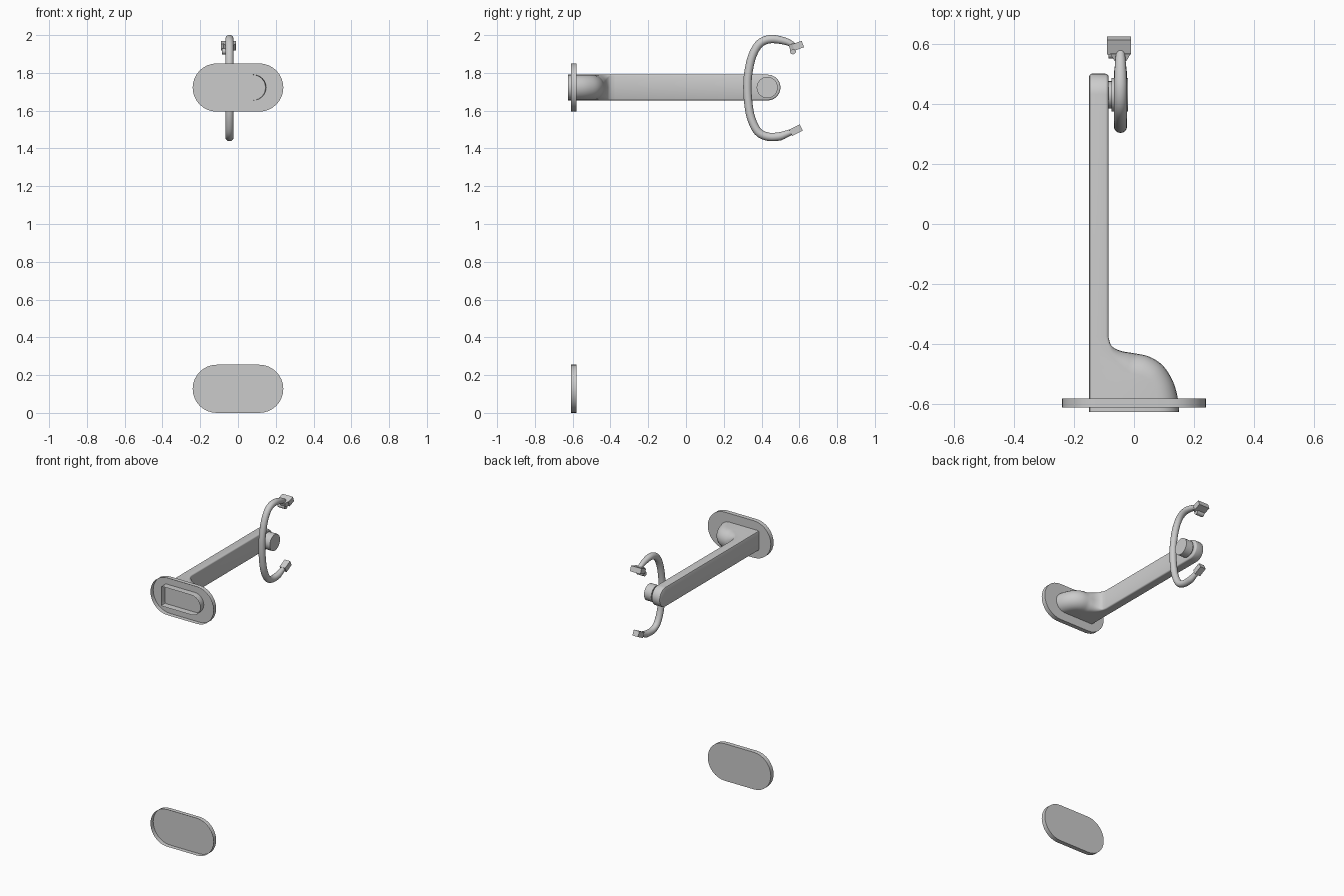
import bpy, bmesh, math
from mathutils import Vector

if "Cube" in bpy.data.objects:
    bpy.data.objects.remove(bpy.data.objects["Cube"])

ZC = 1.7225   # height of the arm axis
H = 0.068     # half height of the arm


def make(name, verts, faces, smooth=True):
    me = bpy.data.meshes.new(name)
    me.from_pydata(verts, [], faces)
    bm = bmesh.new()
    bm.from_mesh(me)
    bmesh.ops.remove_doubles(bm, verts=bm.verts, dist=1e-5)
    bmesh.ops.recalc_face_normals(bm, faces=bm.faces)
    bm.to_mesh(me)
    bm.free()
    ob = bpy.data.objects.new(name, me)
    bpy.context.collection.objects.link(ob)
    if smooth:
        bpy.ops.object.select_all(action='DESELECT')
        ob.select_set(True)
        bpy.context.view_layer.objects.active = ob
        bpy.ops.object.shade_smooth_by_angle(angle=math.radians(35))
    return ob


def spline(pts, n):
    """Catmull-Rom through the points, n samples per span"""
    p = [Vector(q) for q in pts]
    p = [2 * p[0] - p[1]] + p + [2 * p[-1] - p[-2]]
    out = []
    for i in range(1, len(p) - 2):
        a, b, c, d = p[i - 1:i + 3]
        for k in range(n):
            t = k / n
            out.append(0.5 * (2 * b + (c - a) * t + (2 * a - 5 * b + 4 * c - d) * t * t
                              + (3 * b - a - 3 * c + d) * t ** 3))
    return out + [p[-2]]


def loft(rings):
    m = len(rings[0])
    faces = [(i * m + j, i * m + (j + 1) % m, (i + 1) * m + (j + 1) % m, (i + 1) * m + j)
             for i in range(len(rings) - 1) for j in range(m)]
    return [v for r in rings for v in r], faces


# Wall plates: shallow stadium shells, open to the front
def plate(name, z):
    r, hx, n = 0.1275, 0.1125, 16
    prof = []
    for side in (1, -1):
        for k in range(n + 1):
            a = math.pi * k / n - math.pi / 2
            prof.append((side * (hx + r * math.cos(a)), z + side * r * math.sin(a)))
    v, f = loft([[(x, y, zz) for x, zz in prof] for y in (-0.61, -0.58)])
    f.append(tuple(range(len(prof), 2 * len(prof))))
    return make(name, v, f)


plate("upper_wall_plate", ZC)
plate("lower_wall_plate", 0.1275)


# Bent arm: rounded elbow lofted into a straight bar with a round end
def section(p, n, c, left_y):
    ring = []
    for k in range(13):
        a = math.pi * (k / 12 - 0.5)
        q = p - n * c * (1 - math.cos(a))
        s = 1 if a > 1e-6 else (-1 if a < -1e-6 else 0)
        ring.append(Vector((q.x, q.y, ZC + s * (H - c) + c * math.sin(a))))
    for x, z in ((-0.141, H), (-0.147, H - 0.003), (-0.15, H - 0.01),
                 (-0.15, 0.01 - H), (-0.147, 0.003 - H), (-0.141, -H)):
        ring.append(Vector((x, left_y, ZC + z)))
    return ring


curve = spline([(0.15, -0.625), (0.145, -0.575), (0.128, -0.52), (0.095, -0.47), (0.05, -0.441),
                (0, -0.43), (-0.045, -0.422), (-0.075, -0.405), (-0.085, -0.375)], 4)
rings = []
last = len(curve) - 1
for i, p in enumerate(curve):
    t = curve[min(i + 1, last)] - curve[max(i - 1, 0)]
    n = Vector((t.y, -t.x)).normalized()
    if i in (0, last):
        n = Vector((1, 0))
    c = H
    if i > 20:
        c = H + (0.01 - H) * min(1, (i - 20) / 8)
    rings.append(section(p, n, c, -0.625 + 0.25 * i / last))
end_y = 0.432
bar = section(Vector((-0.085, end_y)), Vector((1, 0)), 0.01, end_y)
for k in range(13):
    a = math.pi / 2 * k / 12
    rings.append([Vector((v.x, end_y + abs(v.z - ZC) * math.sin(a), ZC + (v.z - ZC) * math.cos(a)))
                  for v in bar])
make("bent_arm", *loft(rings))


# Pivot hub
def cylinder(name, a, b, r, n=32):
    a, b = Vector(a), Vector(b)
    q = (b - a).to_track_quat('Z', 'Y')
    circ = [q @ Vector((r * math.cos(2 * math.pi * k / n), r * math.sin(2 * math.pi * k / n), 0))
            for k in range(n)]
    v, f = loft([[p + c for c in circ] for p in (a, b)])
    f += [tuple(range(n)), tuple(range(n, 2 * n))]
    return make(name, v, f)


cylinder("pivot_spindle", (-0.09, 0.43, ZC), (-0.07, 0.43, ZC), 0.045)
cylinder("pivot_hub", (-0.075, 0.43, ZC), (-0.02, 0.43, ZC), 0.056)

# Curved fork: round tube, slimmer at the tips
path = spline([(0.575, 1.942), (0.53, 1.966), (0.45, 1.979), (0.39, 1.955), (0.351, 1.89),
               (0.33, 1.80), (0.325, ZC), (0.33, 1.64), (0.345, 1.56), (0.38, 1.49),
               (0.43, 1.463), (0.49, 1.463), (0.53, 1.476), (0.57, 1.493)], 5)
X = -0.045
rings = []
last = len(path) - 1
for i, p in enumerate(path):
    t = (path[min(i + 1, last)] - path[max(i - 1, 0)]).normalized()
    n = Vector((t.y, -t.x))
    r = 0.014 + 0.008 * min(1, min(i, last - i) / 9)
    rings.append([(X + r * math.cos(a), p.x + n.x * r * math.sin(a), p.y + n.y * r * math.sin(a))
                  for a in (2 * math.pi * k / 16 for k in range(16))])
v, f = loft(rings)
f += [tuple(range(16)), tuple(range(len(v) - 16, len(v)))]
make("fork_tube", v, f)


# Tip blocks, tilted upward; the rear end may be narrower
def block(name, y, z, length, thick, w_back, w_front, deg, x=X):
    a = math.radians(deg)
    rings = []
    for s, w in ((-1, w_back), (1, w_front)):
        rings.append([(x + w / 2 * i, y + s * length / 2 * math.cos(a) - j * thick / 2 * math.sin(a),
                       z + s * length / 2 * math.sin(a) + j * thick / 2 * math.cos(a))
                      for i, j in ((-1, -1), (1, -1), (1, 1), (-1, 1))])
    v, f = loft(rings)
    return make(name, v, f + [(0, 1, 2, 3), (4, 5, 6, 7)], False)


block("upper_tip", 0.594, 1.944, 0.052, 0.036, 0.08, 0.08, 20, -0.05)
block("upper_tip_neck", 0.56, 1.936, 0.025, 0.032, 0.04, 0.068, 20)
cylinder("upper_tip_peg", (-0.085, 0.566, 1.914), (-0.03, 0.566, 1.914), 0.016, 16)
block("lower_tip", 0.582, 1.497, 0.062, 0.037, 0.042, 0.042, 27)
